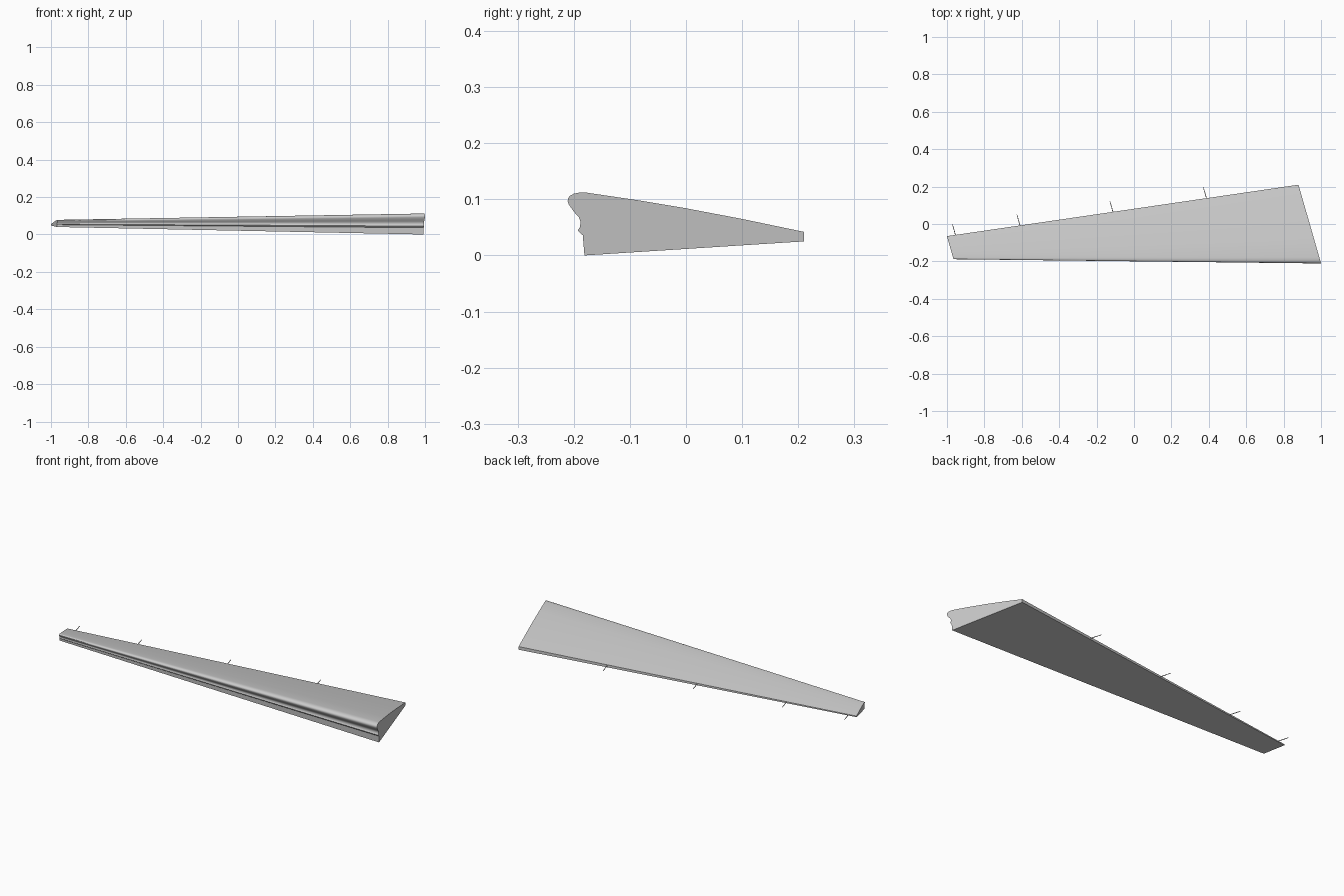
import bpy, bmesh
from mathutils import Vector

if "Cube" in bpy.data.objects:
    bpy.data.objects.remove(bpy.data.objects["Cube"])

# Root cross-section (y, z): upper skin, blunt trailing edge, flat underside, beaded front
PROFILE = [
    (-0.210, 0.102), (-0.207, 0.106), (-0.200, 0.110), (-0.190, 0.112), (-0.178, 0.112),
    (-0.09, 0.099), (0.00, 0.084), (0.10, 0.065), (0.21, 0.042),
    (0.21, 0.025), (-0.181, 0.000),
    (-0.184, 0.036), (-0.190, 0.041), (-0.193, 0.045), (-0.189, 0.050),
    (-0.188, 0.060), (-0.191, 0.068), (-0.200, 0.078), (-0.209, 0.091), (-0.211, 0.097),
]
SWEEP = 0.287  # end faces slant back along x


def root_point(y, z):
    return Vector((1.0 - SWEEP * (y + 0.21), y, z))


def tip_point(y, z):
    ty = -0.188 + (y + 0.21) * 0.293
    return Vector((-0.965 - SWEEP * (ty + 0.188), ty, 0.04 + 0.34 * z))


def make_object(name, bm):
    bmesh.ops.recalc_face_normals(bm, faces=bm.faces)
    mesh = bpy.data.meshes.new(name)
    bm.to_mesh(mesh)
    bm.free()
    ob = bpy.data.objects.new(name, mesh)
    bpy.context.collection.objects.link(ob)
    bpy.ops.object.select_all(action='DESELECT')
    ob.select_set(True)
    bpy.context.view_layer.objects.active = ob
    bpy.ops.object.shade_smooth_by_angle(angle=0.6)
    return ob


# Tapered control surface, lofted from root to tip and capped
bm = bmesh.new()
root = [bm.verts.new(root_point(*p)) for p in PROFILE]
tip = [bm.verts.new(tip_point(*p)) for p in PROFILE]
n = len(PROFILE)
for i in range(n):
    j = (i + 1) % n
    bm.faces.new((root[i], root[j], tip[j], tip[i]))
bm.faces.new(root)
bm.faces.new(tip[::-1])
make_object("control_surface", bm)

# Thin static discharge wicks along the trailing edge
edge_root, edge_tip = root_point(0.21, 0.034), tip_point(0.21, 0.034)
for k, x in enumerate((-0.955, -0.61, -0.113, 0.387)):
    t = (x - edge_tip.x) / (edge_root.x - edge_tip.x)
    base = edge_tip.lerp(edge_root, t) + Vector((0.002, -0.006, 0))
    direction = Vector((-0.018, 0.064, 0))
    bm = bmesh.new()
    bmesh.ops.create_cone(bm, cap_ends=True, segments=8, radius1=0.0022,
                          radius2=0.0015, depth=direction.length)
    rot = direction.to_track_quat('Z', 'Y').to_matrix()
    bmesh.ops.rotate(bm, verts=bm.verts, matrix=rot)
    bmesh.ops.translate(bm, verts=bm.verts, vec=base + direction / 2)
    make_object(f"static_wick_{k + 1}", bm)
